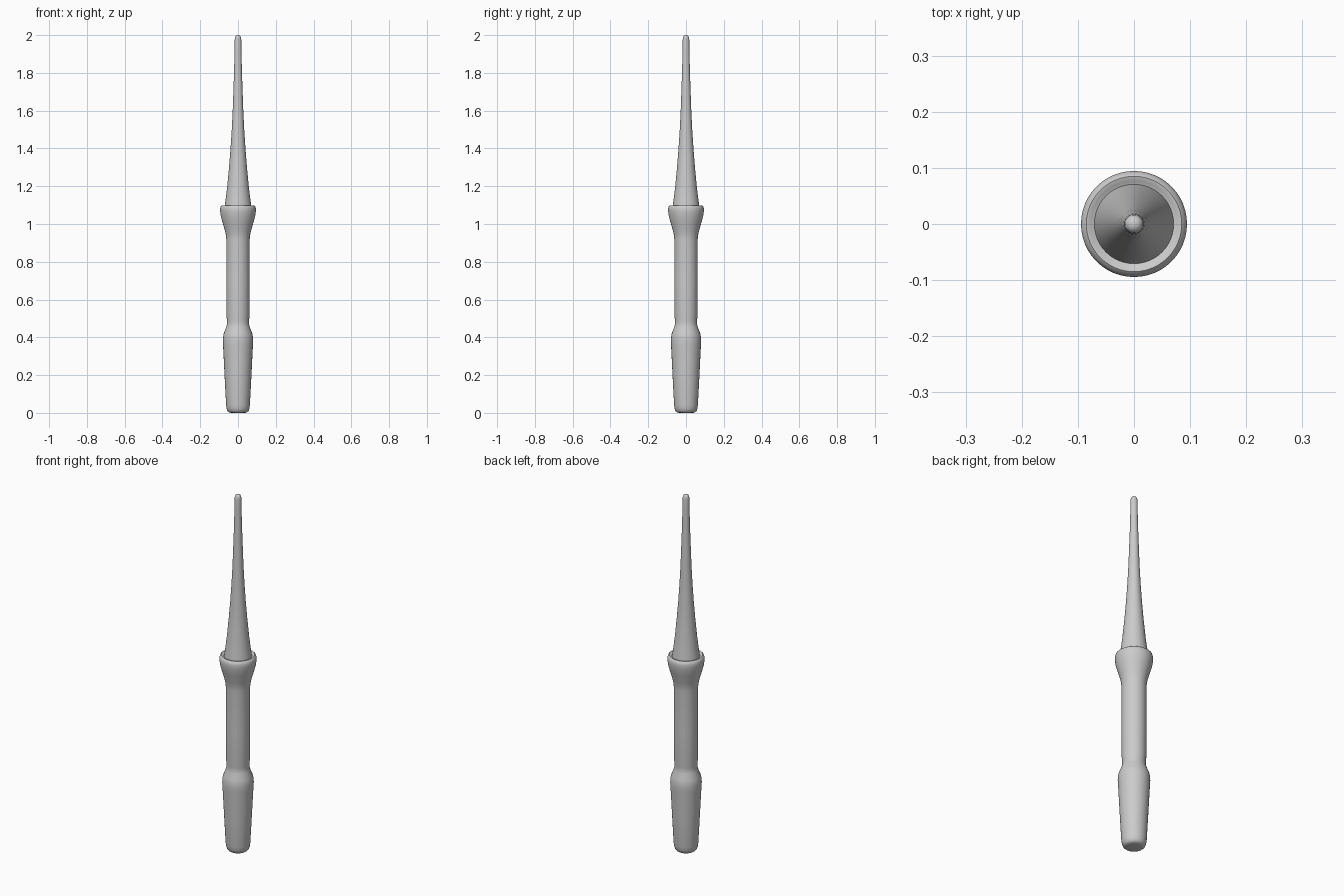
import bpy, math

SIDES = 48


def lathe(name, profile, angle):
    """Revolve (radius, z) points around z; zero-radius ends close to a pole."""
    verts, faces, rings = [], [], []
    for r, z in profile:
        n = 1 if r == 0 else SIDES
        rings.append((len(verts), n))
        verts += [(r * math.cos(2 * math.pi * i / SIDES),
                   r * math.sin(2 * math.pi * i / SIDES), z) for i in range(n)]
    for (a, na), (b, nb) in zip(rings, rings[1:]):
        for i in range(SIDES):
            j = (i + 1) % SIDES
            quad = [a + i % na, a + j % na, b + j % nb, b + i % nb]
            faces.append(list(dict.fromkeys(quad)))
    mesh = bpy.data.meshes.new(name)
    mesh.from_pydata(verts, [], faces)
    obj = bpy.data.objects.new(name, mesh)
    bpy.context.collection.objects.link(obj)
    bpy.ops.object.select_all(action='DESELECT')
    obj.select_set(True)
    bpy.context.view_layer.objects.active = obj
    bpy.ops.object.shade_smooth_by_angle(angle=math.radians(angle))
    return obj


# Handle: tapered grip, narrow neck and flared collar
lathe("handle", [
    (0, 0.003), (0.035, 0.003), (0.047, 0.005), (0.055, 0.012), (0.060, 0.025),
    (0.063, 0.045), (0.071, 0.20), (0.079, 0.36), (0.0805, 0.385),
    (0.079, 0.407), (0.075, 0.425), (0.062, 0.458), (0.0585, 0.473),
    (0.0585, 0.49), (0.061, 0.52), (0.062, 0.70), (0.062, 0.92),
    (0.064, 0.945), (0.070, 0.97), (0.083, 1.015), (0.091, 1.045),
    (0.0945, 1.07), (0.0945, 1.085), (0.091, 1.097), (0.085, 1.102),
    (0.077, 1.100), (0.071, 1.095), (0, 1.095)], 50)

# Blade: concave taper with a small rounded tip
blade = [(0, 1.09), (0.071, 1.09)]
blade += [(0.069, 1.105), (0.063, 1.15), (0.057, 1.20), (0.0475, 1.30),
          (0.0395, 1.40), (0.033, 1.50), (0.028, 1.60), (0.0245, 1.70),
          (0.021, 1.80), (0.0185, 1.90)]
blade += [(0.0175, 1.975), (0.016, 1.988), (0.012, 1.996), (0.006, 1.999), (0, 2.0)]
lathe("blade", blade, 50)

# Stand the model on z = 0
bpy.data.objects["handle"].location.z = -0.003
